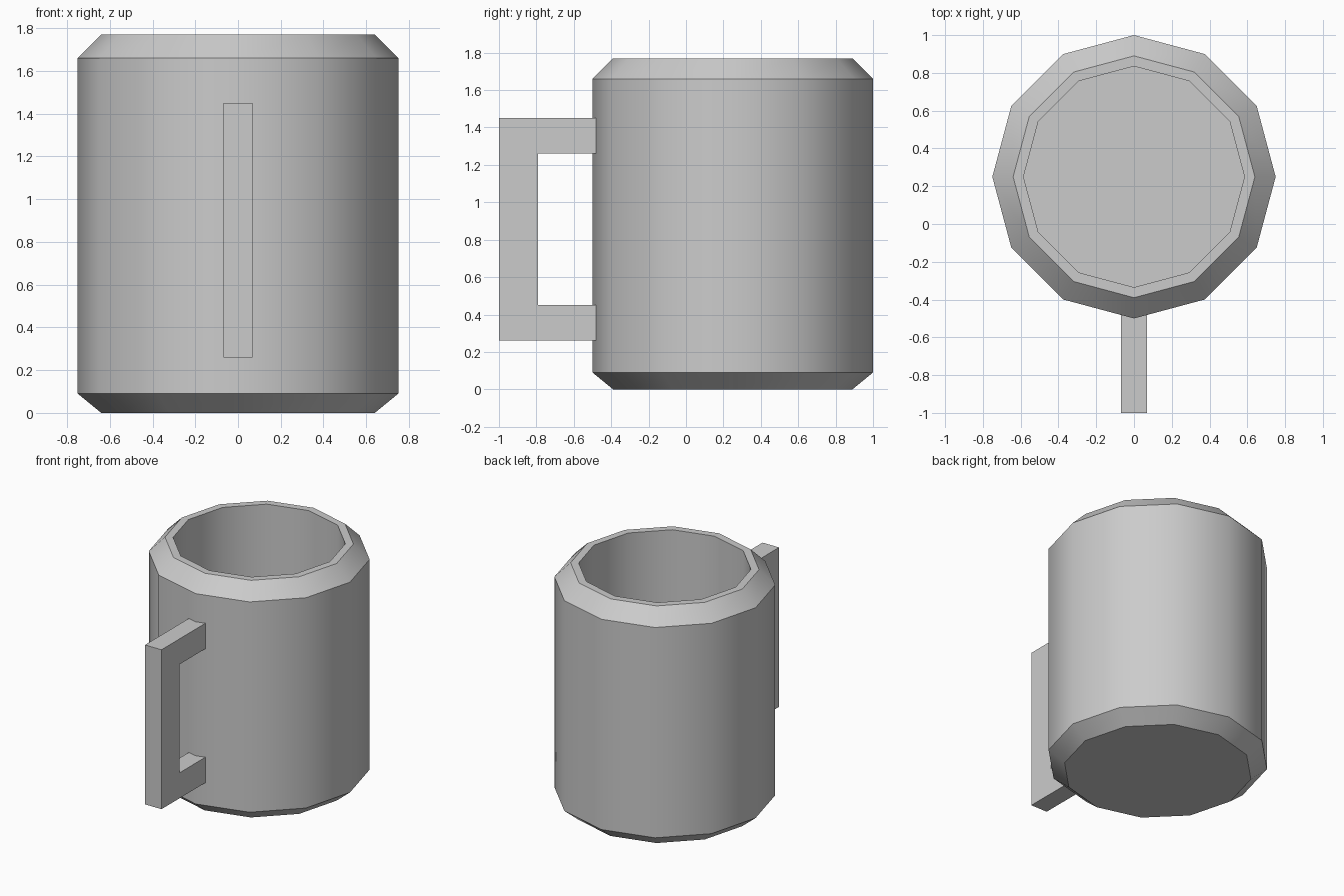
import bpy, bmesh, math

if "Cube" in bpy.data.objects:
    bpy.data.objects.remove(bpy.data.objects["Cube"])

SIDES = 12
CENTRE_Y = 0.25


def make_object(name, bm):
    bmesh.ops.recalc_face_normals(bm, faces=bm.faces[:])
    mesh = bpy.data.meshes.new(name)
    bm.to_mesh(mesh)
    bm.free()
    obj = bpy.data.objects.new(name, mesh)
    bpy.context.collection.objects.link(obj)
    return obj


# Mug body: twelve-sided lathe with chamfered rims and a hollow inside
profile = [(0.64, 0), (0.75, 0.09), (0.75, 1.66), (0.64, 1.77), (0.585, 1.77), (0.585, 0.1)]
bm = bmesh.new()
rings = []
for r, z in profile:
    angles = [2 * math.pi * i / SIDES for i in range(SIDES)]
    rings.append([bm.verts.new((r * math.cos(a), r * math.sin(a), z)) for a in angles])
for low, high in zip(rings, rings[1:]):
    for i in range(SIDES):
        j = (i + 1) % SIDES
        bm.faces.new((low[i], low[j], high[j], high[i]))
bm.faces.new(rings[0])   # underside
bm.faces.new(rings[-1])  # inner floor
body = make_object("mug_body", bm)
body.location.y = CENTRE_Y
bpy.context.view_layer.objects.active = body
body.select_set(True)
bpy.ops.object.shade_smooth_by_angle(angle=math.radians(35))

# Handle: C-shaped outline in the yz plane, extruded along x, ends sunk into the wall
outline = [(-0.46, 0.26), (-1.0, 0.26), (-1.0, 1.45), (-0.46, 1.45),
           (-0.46, 1.26), (-0.79, 1.26), (-0.79, 0.45), (-0.46, 0.45)]
bm = bmesh.new()
face = bm.faces.new([bm.verts.new((-0.068, y, z)) for y, z in outline])
ext = bmesh.ops.extrude_face_region(bm, geom=[face], use_keep_orig=True)
moved = [g for g in ext["geom"] if isinstance(g, bmesh.types.BMVert)]
bmesh.ops.translate(bm, verts=moved, vec=(0.136, 0, 0))
make_object("handle", bm)
